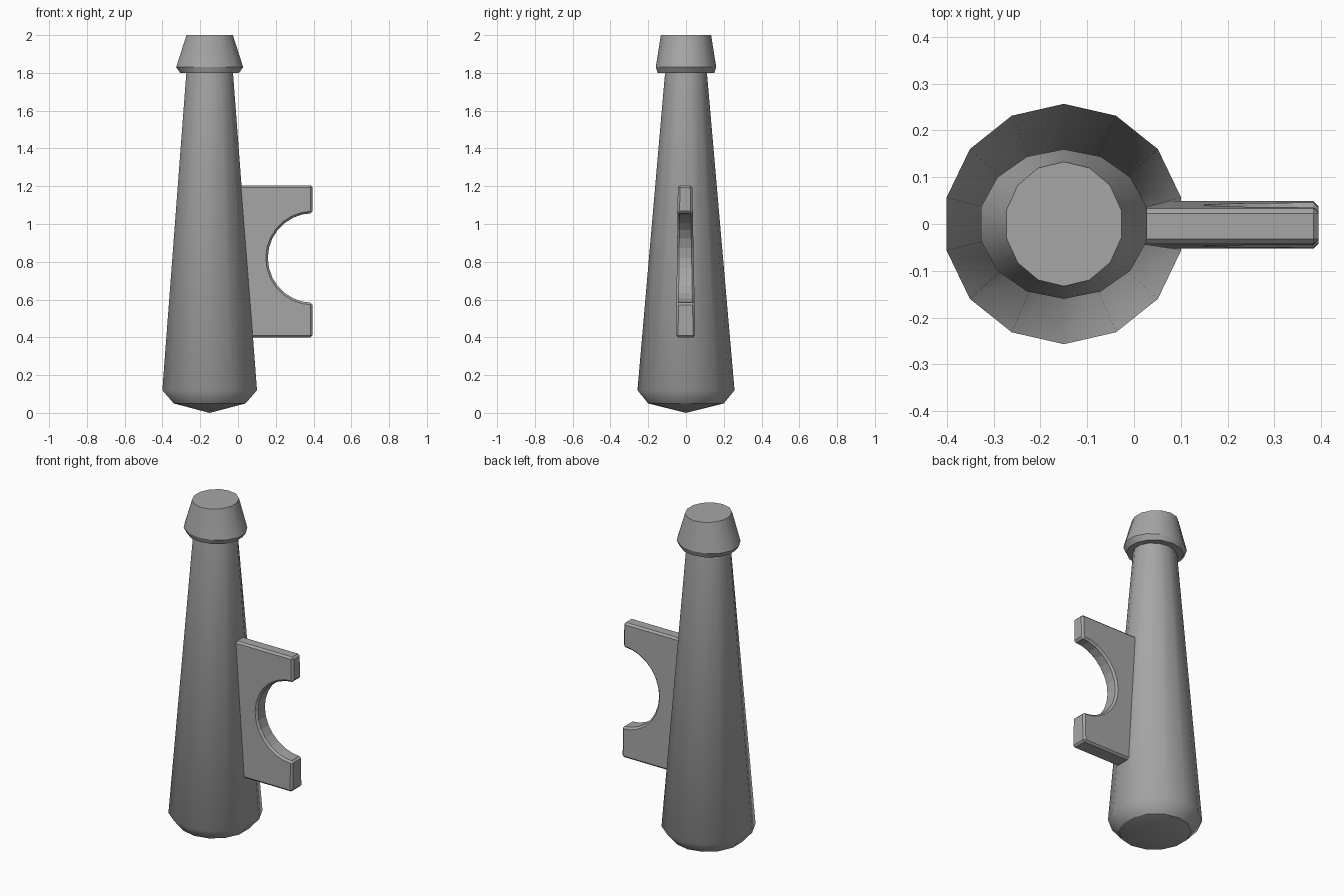
import bpy, bmesh, math

cube = bpy.data.objects.get("Cube")
if cube:
    bpy.data.objects.remove(cube, do_unlink=True)

SIDES = 14
AXIS_X = -0.15

grey = bpy.data.materials.new("plain grey")
grey.use_nodes = True
colour = (0.38, 0.38, 0.38, 1)
grey.diffuse_color = colour
grey.node_tree.nodes["Principled BSDF"].inputs["Base Color"].default_value = colour


def finish(name, bm):
    bmesh.ops.recalc_face_normals(bm, faces=bm.faces[:])
    mesh = bpy.data.meshes.new(name)
    bm.to_mesh(mesh)
    bm.free()
    mesh.materials.append(grey)
    obj = bpy.data.objects.new(name, mesh)
    bpy.context.collection.objects.link(obj)
    return obj


def lathe(name, profile, apex=None):
    """Stack of elliptical rings (z, x radius, y radius, sharp rim)."""
    bm = bmesh.new()
    rings = []
    for z, rx, ry, sharp in profile:
        ring = []
        for i in range(SIDES):
            a = math.pi / 2 + math.tau * i / SIDES
            ring.append(bm.verts.new((AXIS_X + rx * math.cos(a), ry * math.sin(a), z)))
        rings.append(ring)
    for low, high in zip(rings, rings[1:]):
        for i in range(SIDES):
            j = (i + 1) % SIDES
            bm.faces.new((low[i], low[j], high[j], high[i]))
    bm.faces.new(rings[-1])
    if apex is None:
        bm.faces.new(rings[0])
    else:
        tip = bm.verts.new((AXIS_X, 0, apex))
        for i in range(SIDES):
            bm.faces.new((tip, rings[0][i], rings[0][(i + 1) % SIDES]))
    for f in bm.faces:
        f.smooth = True
    for ring, row in zip(rings, profile):
        for i in range(SIDES):
            edge = bm.edges.get((ring[i], ring[(i + 1) % SIDES]))
            edge.smooth = not row[3]
    return finish(name, bm)


# Tapered body with a rounded foot and shallow pointed underside
lathe("tapered_body", [
    (0.05, 0.195, 0.20, True),
    (0.12, 0.257, 0.257, False),
    (1.81, 0.126, 0.11, True),
], apex=0.0)

# Flared collar at the top
lathe("top_collar", [
    (1.80, 0.16, 0.15, True),
    (1.83, 0.182, 0.16, True),
    (2.00, 0.126, 0.133, True),
])

# Side bracket with a half-round notch, thinner towards its top
TIP, INNER, LOW, HIGH = 0.395, -0.06, 0.40, 1.205
NOTCH_Z, NOTCH_R, STEPS = 0.82, 0.237, 14
outline = [(INNER, LOW), (TIP, LOW)]
for k in range(STEPS + 1):
    a = -math.pi / 2 - math.pi * k / STEPS
    outline.append((TIP + NOTCH_R * math.cos(a), NOTCH_Z + NOTCH_R * math.sin(a)))
outline += [(TIP, HIGH), (INNER, HIGH)]

bm = bmesh.new()
sheets = []
for side in (-1, 1):
    sheet = []
    for x, z in outline:
        t = (z - LOW) / (HIGH - LOW)
        y = -0.002 - 0.003 * t + side * (0.051 - 0.013 * t)
        sheet.append(bm.verts.new((x, y, z)))
    sheets.append(sheet)
    bm.faces.new(sheet)
count = len(outline)
for i in range(count):
    j = (i + 1) % count
    bm.faces.new((sheets[0][i], sheets[0][j], sheets[1][j], sheets[1][i]))
bracket = finish("side_bracket", bm)
bevel = bracket.modifiers.new("edge_bevel", "BEVEL")
bevel.width = 0.011
bevel.segments = 1
bevel.limit_method = "ANGLE"
bevel.angle_limit = math.radians(40)
